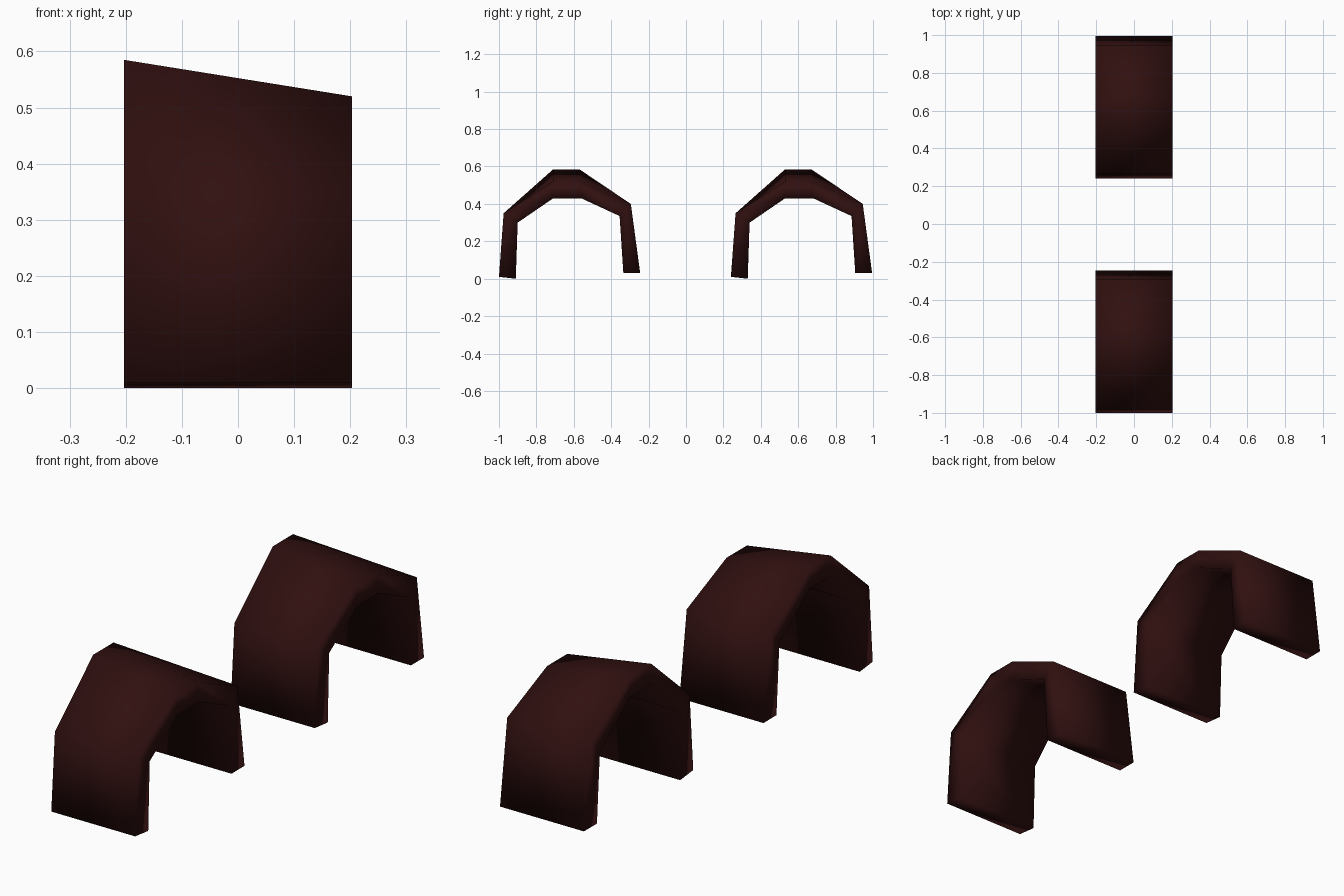
import bpy, bmesh

if "Cube" in bpy.data.objects:
    bpy.data.objects.remove(bpy.data.objects["Cube"])

mat = bpy.data.materials.new("dark_maroon")
mat.diffuse_color = (0.03, 0.005, 0.005, 1)
mat.use_nodes = True
mat.node_tree.nodes["Principled BSDF"].inputs["Base Color"].default_value = mat.diffuse_color

# (y, z at left end, z at right end); the crown slopes down toward +x
OUTER = [(-0.38, 0.01, 0.01), (-0.355, 0.35, 0.35), (-0.09, 0.585, 0.52),
         (0.05, 0.585, 0.52), (0.325, 0.40, 0.40), (0.375, 0.03, 0.03)]
INNER = [(-0.29, 0.0, 0.0), (-0.28, 0.30, 0.30), (-0.09, 0.495, 0.43),
         (0.06, 0.495, 0.43), (0.265, 0.335, 0.335), (0.285, 0.03, 0.03)]
HALF_WIDTH = 0.203


def arch(name, y0):
    """Bent cover: an outer and inner skin closed by end walls and feet."""
    bm = bmesh.new()
    rows = [[(bm.verts.new((-HALF_WIDTH, y + y0, zl)),
              bm.verts.new((HALF_WIDTH, y + y0, zr))) for y, zl, zr in prof]
            for prof in (OUTER, INNER)]
    out, inn = rows
    for i in range(len(out) - 1):
        for row in rows:
            bm.faces.new((row[i][0], row[i][1], row[i + 1][1], row[i + 1][0]))
        for s in (0, 1):
            bm.faces.new((out[i][s], out[i + 1][s], inn[i + 1][s], inn[i][s]))
    for i in (0, -1):
        bm.faces.new((out[i][0], out[i][1], inn[i][1], inn[i][0]))
    bmesh.ops.recalc_face_normals(bm, faces=bm.faces)
    for f in bm.faces:
        f.smooth = True
    me = bpy.data.meshes.new(name)
    bm.to_mesh(me)
    bm.free()
    me.materials.append(mat)
    bpy.context.collection.objects.link(bpy.data.objects.new(name, me))


# Two identical arched covers in line
arch("front_arch", -0.62)
arch("rear_arch", 0.62)
